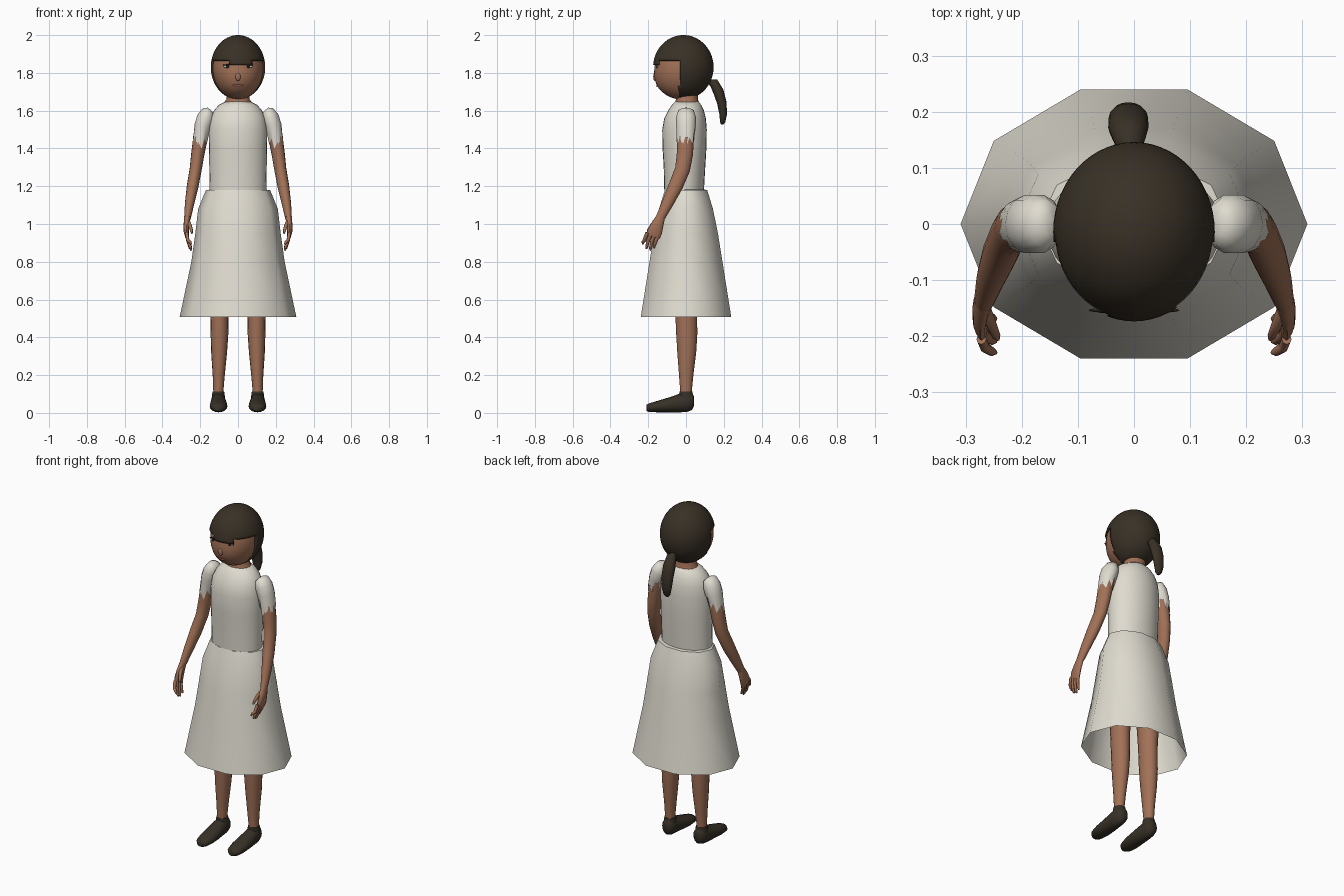
import bpy, bmesh, math
from mathutils import Vector


def material(name, rgb):
    m = bpy.data.materials.new(name)
    m.diffuse_color = (*rgb, 1)
    return m


SKIN = material("skin", (0.36, 0.165, 0.095))
CLOTH = material("off_white_cloth", (0.74, 0.71, 0.63))
HAIR = material("dark_brown_hair", (0.040, 0.030, 0.019))
SHOE = material("dark_shoe", (0.038, 0.030, 0.020))
WHITE = material("eye_white", (0.6, 0.55, 0.5))
DARK = material("eye_dark", (0.02, 0.014, 0.01))
LIPS = material("lips", (0.24, 0.085, 0.055))


def finish(name, bm, mat, angle=60):
    bmesh.ops.recalc_face_normals(bm, faces=bm.faces)
    me = bpy.data.meshes.new(name)
    bm.to_mesh(me)
    bm.free()
    me.materials.append(mat)
    ob = bpy.data.objects.new(name, me)
    bpy.context.collection.objects.link(ob)
    bpy.ops.object.select_all(action='DESELECT')
    bpy.context.view_layer.objects.active = ob
    ob.select_set(True)
    bpy.ops.object.shade_smooth_by_angle(angle=math.radians(angle))
    return ob


def tube(name, rings, mat, n=16, axis=None, side=1, caps=(True, True), hem=None, angle=60):
    """Loft of elliptical rings (x, y, z, radius_u, radius_v); hem shifts the last ring."""
    bm = bmesh.new()
    pts = [Vector(r[:3]) for r in rings]
    loops = []
    for i, r in enumerate(rings):
        t = axis or (pts[min(i + 1, len(pts) - 1)] - pts[max(i - 1, 0)])
        t = Vector(t).normalized()
        u = (Vector((1, 0, 0)) - t * t.x).normalized()
        v = t.cross(u)
        loop = []
        for k in range(n):
            a = 2 * math.pi * k / n
            p = pts[i] + u * math.cos(a) * r[3] + v * math.sin(a) * r[4]
            if hem and i == len(rings) - 1:
                p += hem(k, a)
            p.x *= side
            loop.append(bm.verts.new(p))
        loops.append(loop)
    for a, b in zip(loops, loops[1:]):
        for k in range(n):
            bm.faces.new((a[k], a[(k + 1) % n], b[(k + 1) % n], b[k]))
    if caps[0]:
        bm.faces.new(loops[0])
    if caps[1]:
        bm.faces.new(loops[-1])
    return finish(name, bm, mat, angle)


def ball(center, radii, seg=48, rings=32):
    bm = bmesh.new()
    bmesh.ops.create_uvsphere(bm, u_segments=seg, v_segments=rings, radius=1)
    for v in bm.verts:
        v.co = Vector([c + r * q for c, r, q in zip(center, radii, v.co)])
    return bm


# head, with a fuller lower face
HC, HR = (0, -0.02, 1.825), (0.133, 0.146, 0.166)


def fuller(z):
    return 1 + 0.12 * min(1, max(0, (1.83 - z) / 0.12))


def face_y(x, z):
    d = 1 - (x / HR[0]) ** 2 - ((z - HC[2]) / HR[2]) ** 2
    return HC[1] - HR[1] * math.sqrt(d) * fuller(z)


bm = ball(HC, HR)
for v in bm.verts:
    if v.co.y < HC[1]:
        v.co.y = HC[1] + (v.co.y - HC[1]) * fuller(v.co.z)
finish("head", bm, SKIN)

# facial features
finish("nose", ball((0, face_y(0, 1.78) + 0.002, 1.78), (0.014, 0.008, 0.022), 16, 10), SKIN)
finish("mouth", ball((0, face_y(0, 1.732), 1.732), (0.03, 0.004, 0.007), 16, 8), LIPS)
for s, label in ((1, "left"), (-1, "right")):
    x = 0.055 * s
    y = face_y(x, 1.834)
    finish(label + "_eye", ball((x, y, 1.834), (0.022, 0.004, 0.008), 16, 8), WHITE)
    finish(label + "_iris", ball((x, y - 0.003, 1.834), (0.009, 0.003, 0.008), 12, 8), DARK)
    finish(label + "_eyelid", ball((x, y - 0.001, 1.842), (0.026, 0.004, 0.004), 12, 8), DARK)

# hair cap with the face opening cut out
bm = ball((0, -0.014, 1.83), (0.144, 0.160, 0.17), 56, 44)


def is_open(c):
    if c.z < 1.672:
        return True
    if c.y > -0.035:
        return False
    fringe = 1.842 if -0.045 < c.x < 0.075 else 1.87
    return c.z < fringe


cut = [f for f in bm.faces if is_open(f.calc_center_median())]
bmesh.ops.delete(bm, geom=cut, context='FACES')
hair = finish("hair_cap", bm, HAIR)
mod = hair.modifiers.new("thickness", 'SOLIDIFY')
mod.thickness = 0.012
mod.offset = -1

# ponytail
tube("ponytail", [(-0.005, 0.12, 1.755, 0.012, 0.012), (-0.008, 0.147, 1.748, 0.027, 0.025),
                  (-0.01, 0.172, 1.70, 0.036, 0.028), (-0.01, 0.19, 1.64, 0.035, 0.025),
                  (-0.01, 0.197, 1.58, 0.030, 0.020), (-0.01, 0.194, 1.54, 0.020, 0.014),
                  (-0.01, 0.190, 1.527, 0.008, 0.006)], HAIR)

# neck
tube("neck", [(0, 0.005, 1.72, 0.058, 0.058), (0, 0.005, 1.66, 0.062, 0.058),
              (0, 0.005, 1.625, 0.085, 0.07)], SKIN, axis=(0, 0, 1))

# bodice
tube("bodice", [(0, -0.01, 1.18, 0.150, 0.105), (0, -0.008, 1.30, 0.152, 0.110),
                (0, -0.008, 1.40, 0.154, 0.116), (0, -0.008, 1.50, 0.155, 0.118),
                (0, -0.005, 1.56, 0.146, 0.110), (0, 0, 1.60, 0.128, 0.095),
                (0, 0.003, 1.63, 0.102, 0.078), (0, 0.005, 1.648, 0.066, 0.062)],
     CLOTH, n=28, axis=(0, 0, 1))

# ten-sided flared skirt, open at the hem
tube("skirt", [(0, 0, 1.182, 0.145, 0.105), (0, 0, 1.18, 0.170, 0.118),
               (0, 0, 1.08, 0.211, 0.150), (0, 0, 0.95, 0.226, 0.178),
               (0, 0, 0.80, 0.247, 0.203), (0, 0, 0.507, 0.309, 0.252)],
     CLOTH, n=10, axis=(0, 0, 1), caps=(True, False))


# zigzag lower edge of the sleeve
def sleeve_hem(k, a):
    return Vector((0.0, 0.0, -0.035 * math.cos(a - 0.8) + (0.022 if k % 2 else -0.022)))


for s, label in ((1, "left"), (-1, "right")):
    # short sleeve
    tube(label + "_sleeve", [(0.150, 0, 1.608, 0.012, 0.020), (0.157, 0, 1.600, 0.032, 0.042),
                             (0.170, 0, 1.565, 0.046, 0.053), (0.185, 0, 1.52, 0.046, 0.053),
                             (0.202, -0.002, 1.44, 0.041, 0.047)],
         CLOTH, n=14, side=s, caps=(True, False), hem=sleeve_hem)
    # arm
    tube(label + "_arm", [(0.178, 0, 1.545, 0.040, 0.046), (0.200, -0.002, 1.45, 0.038, 0.044),
                          (0.213, -0.006, 1.37, 0.035, 0.043), (0.224, -0.018, 1.29, 0.032, 0.040),
                          (0.240, -0.055, 1.20, 0.031, 0.038), (0.256, -0.098, 1.11, 0.025, 0.031),
                          (0.267, -0.135, 1.035, 0.018, 0.024)], SKIN, side=s)
    # palm
    tube(label + "_palm", [(0.267, -0.133, 1.04, 0.017, 0.023), (0.272, -0.150, 1.00, 0.016, 0.032),
                           (0.274, -0.165, 0.96, 0.014, 0.039), (0.270, -0.175, 0.935, 0.010, 0.038)],
         SKIN, n=12, side=s)
    # fingers and thumb
    for i in range(4):
        y = -0.205 + 0.021 * i
        tip = (-0.228 + 0.020 * i, (0.892, 0.868, 0.860, 0.872)[i])
        tube(f"{label}_finger_{i + 1}", [(0.272, y, 0.955, 0.009, 0.010),
                                         (0.266, (y + tip[0]) / 2 - 0.003, 0.915, 0.009, 0.010),
                                         (0.253, tip[0], tip[1] + 0.012, 0.008, 0.008),
                                         (0.247, tip[0] - 0.001, tip[1], 0.004, 0.004)],
             SKIN, n=8, side=s)
    tube(label + "_thumb", [(0.266, -0.150, 1.015, 0.011, 0.013), (0.255, -0.178, 0.995, 0.010, 0.011),
                            (0.246, -0.198, 0.965, 0.008, 0.009), (0.243, -0.205, 0.95, 0.004, 0.004)],
         SKIN, n=8, side=s)
    # leg
    tube(label + "_leg", [(0.095, 0, 1.08, 0.075, 0.085), (0.097, 0, 0.80, 0.062, 0.072),
                          (0.098, 0, 0.56, 0.049, 0.058), (0.098, 0.004, 0.42, 0.047, 0.056),
                          (0.100, 0.004, 0.32, 0.042, 0.050), (0.102, 0.001, 0.20, 0.032, 0.038),
                          (0.104, 0, 0.12, 0.027, 0.031), (0.104, 0, 0.08, 0.027, 0.031)],
         SKIN, axis=(0, 0, 1), side=s)
    # shoe lofted from heel to toe
    tube(label + "_shoe", [(0.102, 0.043, 0.062, 0.018, 0.025), (0.103, 0.032, 0.060, 0.032, 0.045),
                           (0.104, 0.005, 0.058, 0.038, 0.053), (0.104, -0.03, 0.053, 0.040, 0.050),
                           (0.103, -0.08, 0.044, 0.045, 0.041), (0.103, -0.14, 0.035, 0.047, 0.032),
                           (0.103, -0.19, 0.028, 0.038, 0.024), (0.103, -0.208, 0.026, 0.022, 0.017)],
         SHOE, axis=(0, -1, 0), side=s)
    tube(label + "_shoe_collar", [(0.104, 0, 0.06, 0.038, 0.043), (0.104, 0, 0.112, 0.031, 0.034)],
         SHOE, axis=(0, 0, 1), side=s)
